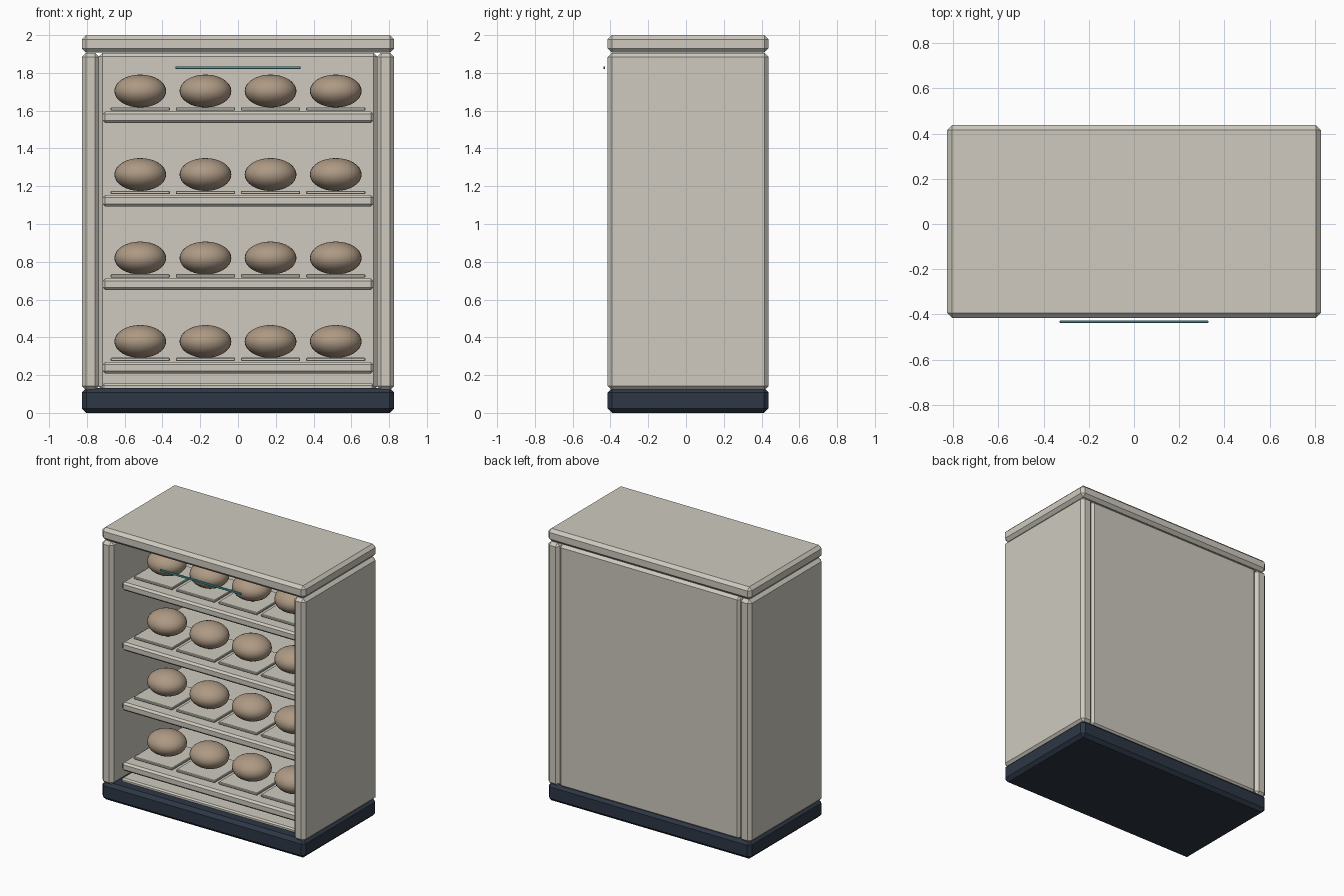
import bpy

if "Cube" in bpy.data.objects:
    bpy.data.objects.remove(bpy.data.objects["Cube"])


def material(name, rgb):
    m = bpy.data.materials.new(name)
    m.diffuse_color = (*rgb, 1)
    m.use_nodes = True
    m.node_tree.nodes["Principled BSDF"].inputs["Base Color"].default_value = m.diffuse_color
    return m


SHELL = material("warm_white", (0.62, 0.59, 0.52))
NAVY = material("navy", (0.026, 0.038, 0.06))
BREAD = material("brown", (0.42, 0.32, 0.23))
TEAL = material("teal", (0.06, 0.36, 0.38))


def box(name, x, y, z, mat, bevel=0.0):
    """Chamfered box from (min, max) ranges on each axis."""
    bpy.ops.mesh.primitive_cube_add(
        size=1, location=[(a + b) / 2 for a, b in (x, y, z)])
    ob = bpy.context.object
    ob.name = name
    ob.scale = [b - a for a, b in (x, y, z)]
    bpy.ops.object.transform_apply(location=False, rotation=False, scale=True)
    ob.data.materials.append(mat)
    if bevel:
        mod = ob.modifiers.new("chamfer", 'BEVEL')
        mod.width = bevel
        mod.segments = 1
    return ob


# Cabinet shell
FRONT, BACK = -0.415, 0.437
box("plinth", (-0.827, 0.827), (FRONT, BACK), (0, 0.132), NAVY, 0.024)
box("top_slab", (-0.827, 0.827), (FRONT, BACK), (1.908, 2.0), SHELL, 0.022)
for side, s in (("left", -1), ("right", 1)):
    box(side + "_side_panel", sorted((s * 0.735, s * 0.827)), (FRONT, BACK),
        (0.12, 1.906), SHELL, 0.022)
box("back_panel", (-0.737, 0.737), (0.365, 0.43), (0.12, 1.906), SHELL, 0.02)
box("floor_panel", (-0.72, 0.72), (-0.33, 0.37), (0.12, 0.155), SHELL, 0.01)

# Shelves, each with four trays holding a rounded loaf
for row in range(4):
    z = 0.208 + row * 0.442
    box(f"shelf_{row}", (-0.717, 0.717), (-0.33, 0.37), (z, z + 0.062), SHELL, 0.014)
    for col in range(4):
        x = (col - 1.5) * 0.345
        box(f"tray_{row}_{col}", (x - 0.157, x + 0.157), (-0.25, 0.09),
            (z + 0.066, z + 0.084), SHELL, 0.004)
        bpy.ops.mesh.primitive_uv_sphere_add(
            segments=32, ring_count=16, radius=1, location=(x, -0.085, z + 0.17))
        loaf = bpy.context.object
        loaf.name = f"loaf_{row}_{col}"
        loaf.scale = (0.137, 0.125, 0.087)
        bpy.ops.object.transform_apply(location=False, rotation=False, scale=True)
        bpy.ops.object.shade_smooth()
        loaf.data.materials.append(BREAD)

# Light strip in front of the opening
box("light_strip", (-0.33, 0.33), (-0.437, -0.428), (1.82, 1.835), TEAL, 0.002)
